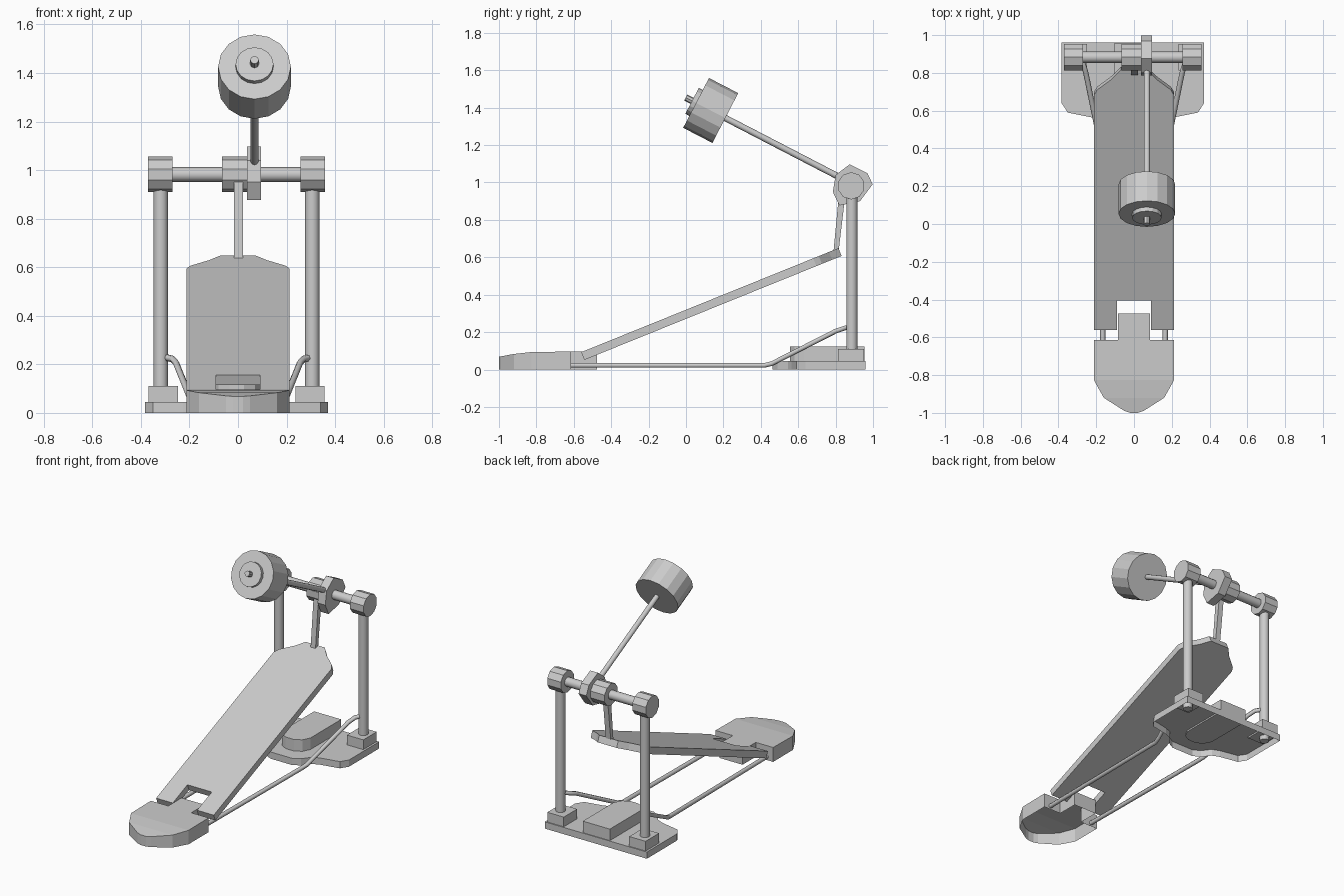
import bpy, bmesh, math
from mathutils import Vector, Matrix

if "Cube" in bpy.data.objects:
    bpy.data.objects.remove(bpy.data.objects["Cube"])

CX = -0.006                      # mid plane of the frame
AY, AZ = 0.883, 0.982            # axle position


def finish(name, bm):
    bmesh.ops.recalc_face_normals(bm, faces=bm.faces)
    me = bpy.data.meshes.new(name)
    bm.to_mesh(me)
    bm.free()
    ob = bpy.data.objects.new(name, me)
    bpy.context.collection.objects.link(ob)
    return ob


def prism(pts, vec):
    """Polygon of 3D points extruded along vec."""
    bm = bmesh.new()
    f = bm.faces.new([bm.verts.new(p) for p in pts])
    r = bmesh.ops.extrude_face_region(bm, geom=[f], use_keep_orig=True)
    bmesh.ops.translate(bm, vec=vec, verts=[g for g in r["geom"] if isinstance(g, bmesh.types.BMVert)])
    bmesh.ops.recalc_face_normals(bm, faces=bm.faces)
    return bm


def open_bottom(bm):
    low = [f for f in bm.faces if all(v.co.z < 1e-5 for v in f.verts)]
    bmesh.ops.delete(bm, geom=low, context="FACES_ONLY")


def mirrored(half, cx=0.0):
    """Half outline (distance from middle, y) to a full loop."""
    return [(cx + x, y) for x, y in half] + [(cx - x, y) for x, y in reversed(half)]


def rod(name, a, b, r, sides=12, smooth=False):
    a, b = Vector(a), Vector(b)
    bm = bmesh.new()
    rot = (b - a).to_track_quat("Z", "Y").to_matrix().to_4x4()
    bmesh.ops.create_cone(bm, cap_ends=True, segments=sides, radius1=r, radius2=r, depth=(b - a).length,
                          matrix=Matrix.Translation((a + b) / 2) @ rot)
    if smooth:
        for f in bm.faces:
            f.smooth = len(f.verts) == 4
        for e in bm.edges:
            e.smooth = all(len(f.verts) == 4 for f in e.link_faces)
    return finish(name, bm)


def box(name, lo, hi):
    x0, y0, z0 = lo
    x1, y1, z1 = hi
    return finish(name, prism([(x0, y0, z0), (x1, y0, z0), (x1, y1, z0), (x0, y1, z0)], (0, 0, z1 - z0)))


# base plate, open underneath
half = [(0.08, 0.463), (0.13, 0.49), (0.17, 0.545), (0.22, 0.565), (0.345, 0.59), (0.377, 0.64), (0.377, 0.96)]
bm = prism([(x, y, 0) for x, y in mirrored(half, CX)], (0, 0, 0.045))
open_bottom(bm)
finish("base_plate", bm)

# raised block with a rounded front end
half = [(0.03, 0.555), (0.075, 0.58), (0.1, 0.63), (0.1, 0.955)]
finish("center_block", prism([(x, y, 0.035) for x, y in mirrored(half, CX)], (0, 0, 0.087)))

# posts, feet, bearing hubs and stay rods on both sides
for side, s in (("left", -1), ("right", 1)):
    px = CX + s * 0.312
    rod(side + "_post", (px, 0.887, 0.005), (px, 0.887, 0.96), 0.03, 12, True)
    xs = sorted((CX + s * 0.242, CX + s * 0.363))
    box(side + "_post_foot", (xs[0], 0.812, 0.035), (xs[1], 0.953, 0.11))
    rod(side + "_hub", (CX + s * 0.264, AY, AZ), (CX + s * 0.364, AY, AZ), 0.073, 10)

    cu = bpy.data.curves.new(side + "_stay_rod", "CURVE")
    cu.dimensions = "3D"
    cu.bevel_depth = 0.014
    cu.bevel_resolution = 1
    cu.use_fill_caps = True
    path = [(0.165, -0.63, 0.022), (0.175, 0.42, 0.022), (0.185, 0.46, 0.032),
            (0.255, 0.80, 0.205), (0.27, 0.85, 0.222), (0.305, 0.885, 0.23)]
    sp = cu.splines.new("POLY")
    sp.points.add(len(path) - 1)
    for p, (x, y, z) in zip(sp.points, path):
        p.co = (s * x, y, z, 1)
    bpy.context.collection.objects.link(bpy.data.objects.new(side + "_stay_rod", cu))

# axle, middle hub and cam
rod("axle", (-0.32, AY, AZ), (0.31, AY, AZ), 0.03, 12, True)
rod("center_hub", (-0.065, AY, AZ), (0.04, AY, AZ), 0.073, 10)
cam = [(0.998, 0.99), (0.97, 1.05), (0.875, 1.097), (0.80, 1.04), (0.785, 0.95), (0.82, 0.877), (0.93, 0.90)]
finish("cam", prism([(0.038, y, z) for y, z in cam], (0.057, 0, 0)))

# beater head with its shaft, washer and tip, laid along one slanted line
C = Vector((0.068, 0.132, 1.385))
D = Vector((0, -0.888, 0.46)).normalized()
rod("beater_head", C - D * 0.088, C + D * 0.088, 0.15, 16)
rod("beater_washer", C + D * 0.08, C + D * 0.112, 0.078, 16)
rod("beater_tip", C + D * 0.1, C + D * 0.15, 0.018, 8)
rod("beater_shaft", C - D * 0.8, C - D * 0.08, 0.017, 10, True)

# footboard: outline projected onto the slope, notch at the heel end
ang = math.atan2(0.552, 1.365)
half = [(0.09, -0.405), (0.09, -0.56), (0.213, -0.56), (0.213, 0.68),
        (0.195, 0.71), (0.12, 0.765), (0.07, 0.815)]
top = [(x, y, 0.095 + (y + 0.555) * math.tan(ang)) for x, y in mirrored(half)]
finish("footboard", prism(top, (0, 0.045 * math.sin(ang), -0.045 * math.cos(ang))))

# link strap from hub to footboard
strap = [(0.788, 0.625), (0.815, 0.625), (0.855, 0.96), (0.82, 0.96)]
finish("link_strap", prism([(-0.016, y, z) for y, z in strap], (0.036, 0, 0)))

# heel plate: tongue at the back, top sloping down to the front, open underneath
half = [(0.085, -0.475), (0.085, -0.615), (0.213, -0.615), (0.213, -0.825), (0.16, -0.92), (0.05, -0.99), (0.02, -1.0)]
bm = prism([(x, y, 0) for x, y in mirrored(half)], (0, 0, 0.095))
open_bottom(bm)
for y in (-0.92, -0.825):
    bmesh.ops.bisect_plane(bm, geom=bm.verts[:] + bm.edges[:] + bm.faces[:], plane_co=(0, y, 0), plane_no=(0, 1, 0))
for v in bm.verts:
    if v.co.z > 0.05:
        t = max(0.0, (-0.75 - v.co.y) / 0.25)
        v.co.z = 0.096 - 0.028 * t * t
finish("heel_plate", bm)
